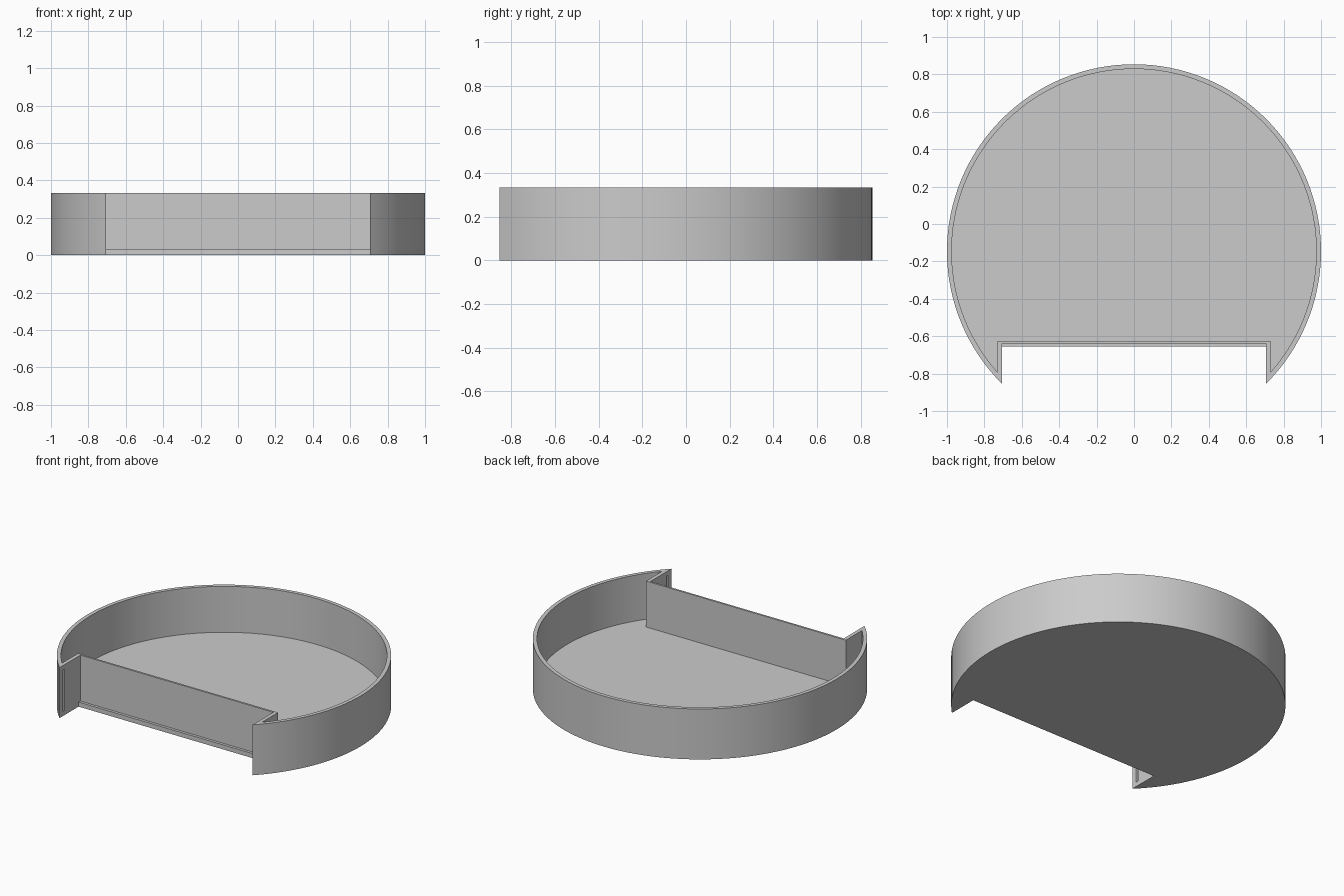
import bpy, bmesh, math

cube = bpy.data.objects.get("Cube")
if cube:
    bpy.data.objects.remove(cube, do_unlink=True)

CENTRE_Y = -0.146
HEIGHT = 0.333
FLOOR = 0.03

grey = bpy.data.materials.new("plain_grey")
grey.use_nodes = True
colour = (0.6, 0.6, 0.6, 1)
grey.diffuse_color = colour
grey.node_tree.nodes["Principled BSDF"].inputs["Base Color"].default_value = colour


def outline(radius, half_notch, notch_y, steps=96):
    """Round outline with a rectangular notch in the front."""
    start = -math.acos(half_notch / radius)
    sweep = math.pi - 2 * start
    points = []
    for i in range(steps + 1):
        a = start + sweep * i / steps
        points.append((radius * math.cos(a), CENTRE_Y + radius * math.sin(a)))
    return points + [(-half_notch, notch_y), (half_notch, notch_y)]


def rectangle(x0, x1, y0, y1):
    return [(x0, y0), (x1, y0), (x1, y1), (x0, y1)]


def prism(name, points, z0, z1):
    bm = bmesh.new()
    base = bm.faces.new([bm.verts.new((x, y, z0)) for x, y in points])
    top = bmesh.ops.extrude_face_region(bm, geom=[base])["geom"]
    verts = [v for v in top if isinstance(v, bmesh.types.BMVert)]
    bmesh.ops.translate(bm, verts=verts, vec=(0, 0, z1 - z0))
    bmesh.ops.recalc_face_normals(bm, faces=bm.faces)
    mesh = bpy.data.meshes.new(name)
    bm.to_mesh(mesh)
    bm.free()
    mesh.materials.append(grey)
    obj = bpy.data.objects.new(name, mesh)
    bpy.context.collection.objects.link(obj)
    return obj


def carve(target, cutter):
    cutter.hide_render = True
    mod = target.modifiers.new("carve", "BOOLEAN")
    mod.operation = "DIFFERENCE"
    mod.solver = "EXACT"
    mod.object = cutter
    bpy.context.view_layer.objects.active = target
    bpy.ops.object.modifier_apply(modifier=mod.name)
    bpy.data.objects.remove(cutter, do_unlink=True)


# Solid body, then the hollow inside it
tray = prism("notched_round_tray", outline(1.0, 0.705, -0.656), 0, HEIGHT)
carve(tray, prism("hollow", outline(0.975, 0.73, -0.625), FLOOR, HEIGHT + 0.1))

# Front wall set back above the floor lip
carve(tray, prism("front_step", rectangle(-0.705, 0.705, -0.75, -0.638), FLOOR, HEIGHT + 0.1))

# Upright slots in the facing sides of the notch
for side in (-1, 1):
    xs = sorted((side * 0.65, side * 0.72))
    carve(tray, prism("slot", rectangle(*xs, -0.82, -0.803), FLOOR, HEIGHT - FLOOR))

# Smooth curved wall with crisp corners
bpy.ops.object.select_all(action="DESELECT")
tray.select_set(True)
bpy.context.view_layer.objects.active = tray
bpy.ops.object.shade_smooth_by_angle(angle=math.radians(30))
